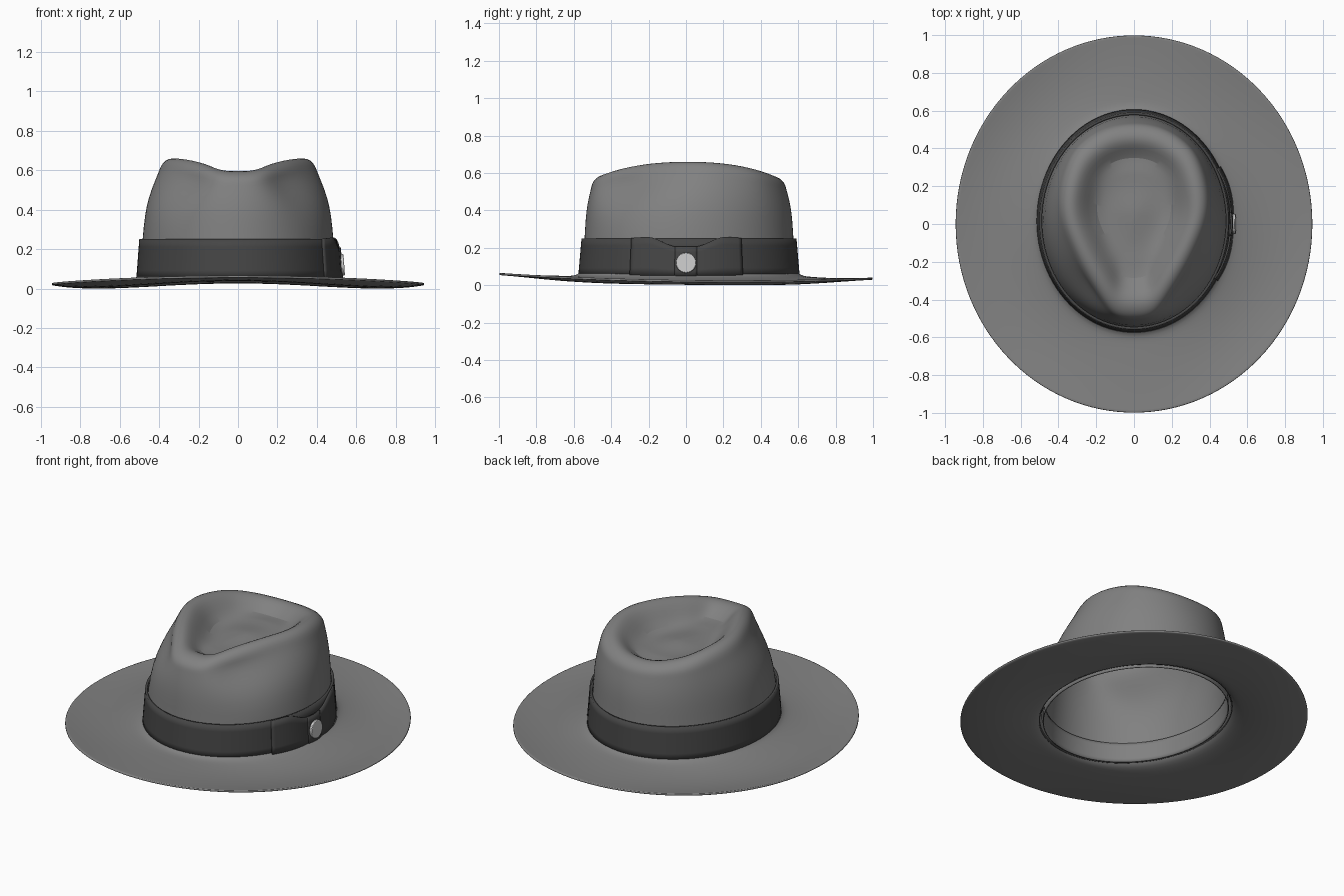
import bpy, math
from math import sin, cos, pi, radians, exp
from mathutils import Vector

if "Cube" in bpy.data.objects:
    bpy.data.objects.remove(bpy.data.objects["Cube"])

N = 64
A, B, CY = 0.50, 0.576, 0.016     # crown base ellipse and its y centre


def make(name, verts, faces, thick, offset, colour=None, level=1):
    me = bpy.data.meshes.new(name)
    me.from_pydata(verts, [], faces)
    ob = bpy.data.objects.new(name, me)
    bpy.context.collection.objects.link(ob)
    s = ob.modifiers.new("thickness", 'SOLIDIFY')
    s.thickness, s.offset = thick, offset
    if level:
        ob.modifiers.new("smooth", 'SUBSURF').levels = level
        ob.modifiers["smooth"].render_levels = level
    finish(ob, colour)
    return ob


def finish(ob, colour):
    bpy.ops.object.select_all(action='DESELECT')
    bpy.context.view_layer.objects.active = ob
    ob.select_set(True)
    bpy.ops.object.shade_smooth_by_angle(angle=radians(40))
    if colour:
        m = bpy.data.materials.new(ob.name + "_colour")
        m.diffuse_color = (*colour, 1)
        m.use_nodes = True
        m.node_tree.nodes["Principled BSDF"].inputs["Base Color"].default_value = m.diffuse_color
        ob.data.materials.append(m)


def grid_faces(rows, cols, closed):
    return [(i * cols + j, i * cols + (j + 1) % cols,
             (i + 1) * cols + (j + 1) % cols, (i + 1) * cols + j)
            for i in range(rows - 1) for j in range(cols if closed else cols - 1)]


def wall(phi, z, off=0.0):
    s = 1 - 0.15 * (z - 0.05)
    return Vector(((A * s + off) * sin(phi), CY - (B * s + off) * cos(phi), z))


# Teardrop shoulder outline: half of it, front to back, then mirrored
half = [(0, -.50), (.11, -.475), (.205, -.355), (.31, -.18), (.388, .02),
        (.388, .2), (.315, .385), (.17, .497), (0, .53)]
loop = half + [(-x, y) for x, y in half[-2:0:-1]]


def teardrop(phi):
    u = phi / (2 * pi) * 16
    i, t = int(u), u - int(u)
    p = [Vector(loop[(i + k) % 16]) for k in (-1, 0, 1, 2)]
    return 0.5 * (2 * p[1] + (p[2] - p[0]) * t + (2 * p[0] - 5 * p[1] + 4 * p[2] - p[3]) * t * t
                  + (3 * p[1] - p[0] - 3 * p[2] + p[3]) * t ** 3)


def ridge_z(y):
    return 0.662 - 0.22 * y * y - 0.6 * y ** 4


def profile(phi):
    """Felt profile at one angle, from brim edge up the crown into the dent."""
    pts = []
    yn = -cos(phi)
    edge = Vector((0.945 * sin(phi), -cos(phi), 0))
    root = Vector((A * 1.04 * sin(phi), CY - B * 1.04 * cos(phi), 0))
    mid = 0.014 + 0.032 * yn ** 4 - 0.008 * yn
    rim = 0.029 + 0.025 * yn ** 2 - 0.0125 * yn
    for t in (1, .985, .85, .65, .45, .28, .14, .04):
        p = root.lerp(edge, t)
        p.z = .05 * (1 - t) * (1 - 2 * t) + mid * 4 * t * (1 - t) + rim * t * (2 * t - 1)
        pts.append(p)
    for z in (.065, .15, .25):
        pts.append(wall(phi, z))
    e = teardrop(phi)
    top = ridge_z(e.y * .88)
    a = min(phi, 2 * pi - phi)
    pinch = exp(-((a - radians(48)) / radians(20)) ** 2)
    for f, w, k in ((.33, .12, .04), (.55, .34, .14), (.72, .62, .2), (.84, .86, .12), (.92, 1, 0)):
        q = wall(phi, .25).to_2d().lerp(e, w + k * pinch)
        pts.append(Vector((*q, .25 + f * (top - .25 - .02))))
    c = Vector((0, .06))
    for s, d in ((.96, .02), (.89, .002), (.81, .0), (.72, .022), (.62, .065)):
        q = c.lerp(e, s)
        pts.append(Vector((*q, top - d)))
    for s, z in ((.5, .54), (.34, .532), (.18, .54), (.07, .545)):
        q = c.lerp(e, s)
        pts.append(Vector((*q, z)))
    return pts


# Felt body: brim, crown and teardrop dent in one shell
cols = [profile(2 * pi * j / N) for j in range(N)]
rows = len(cols[0])
verts = [cols[j][i] for i in range(rows) for j in range(N)] + [Vector((0, .06, .546))]
faces = grid_faces(rows, N, True)
faces += [((rows - 1) * N + j, (rows - 1) * N + (j + 1) % N, rows * N) for j in range(N)]
make("felt_crown_and_brim", verts, faces, 0.012, -1, (.22, .22, .22))


def wrap(name, a0, a1, n, lo, hi, off, thick, colour, closed=False):
    """Ribbon lying on the crown wall; lo, hi and off vary along u = 0..1."""
    levels = 6
    vs = []
    for i in range(levels):
        for j in range(n):
            u = j / (n if closed else n - 1)
            z = lo(u) + (hi(u) - lo(u)) * i / (levels - 1)
            vs.append(wall(radians(a0 + (a1 - a0) * u), z, off(u)))
    return make(name, vs, grid_faces(levels, n, closed), thick, 1, colour, 0)


dark = (.06, .06, .06)
# Ribbon band and inner sweatband
wrap("ribbon_band", 0, 360, 96, lambda u: .052, lambda u: .25, lambda u: .002, .014, dark, True)
wrap("sweatband", 0, 360, 96, lambda u: .045, lambda u: .16, lambda u: -.02, .006, (.22, .22, .22), True)

# Bow: two flared wings mirrored about the knot
for name, a0, a1, flip in (("bow_wing_front", 58, 88.4, False), ("bow_wing_back", 88.4, 118.8, True)):
    def out(u, f=flip):
        return 1 - u if not f else u       # 1 at the tip, 0 at the knot
    wrap(name, a0, a1, 16, lambda u: .053,
         lambda u: .203 + .055 * sin(min(1, max(0, out(u) - .1) / .6) * pi / 2) ** 2
         - .006 * max(0, out(u) - .7) / .3,
         lambda u: .014 + .008 * sin(out(u) * pi), .010, dark)

# Knot over the middle of the bow
wrap("bow_knot", 82.4, 94.4, 8, lambda u: .05, lambda u: .207,
     lambda u: .018 + .006 * sin(u * pi), .010, dark)

# Round pin on the knot
bpy.ops.mesh.primitive_cylinder_add(vertices=40, radius=.054, depth=.016,
                                    location=(.531, 0, .12), rotation=(0, radians(86), 0))
pin = bpy.context.object
pin.name = "round_pin"
bev = pin.modifiers.new("edge", 'BEVEL')
bev.width, bev.segments = .004, 2
finish(pin, (.6, .6, .6))
